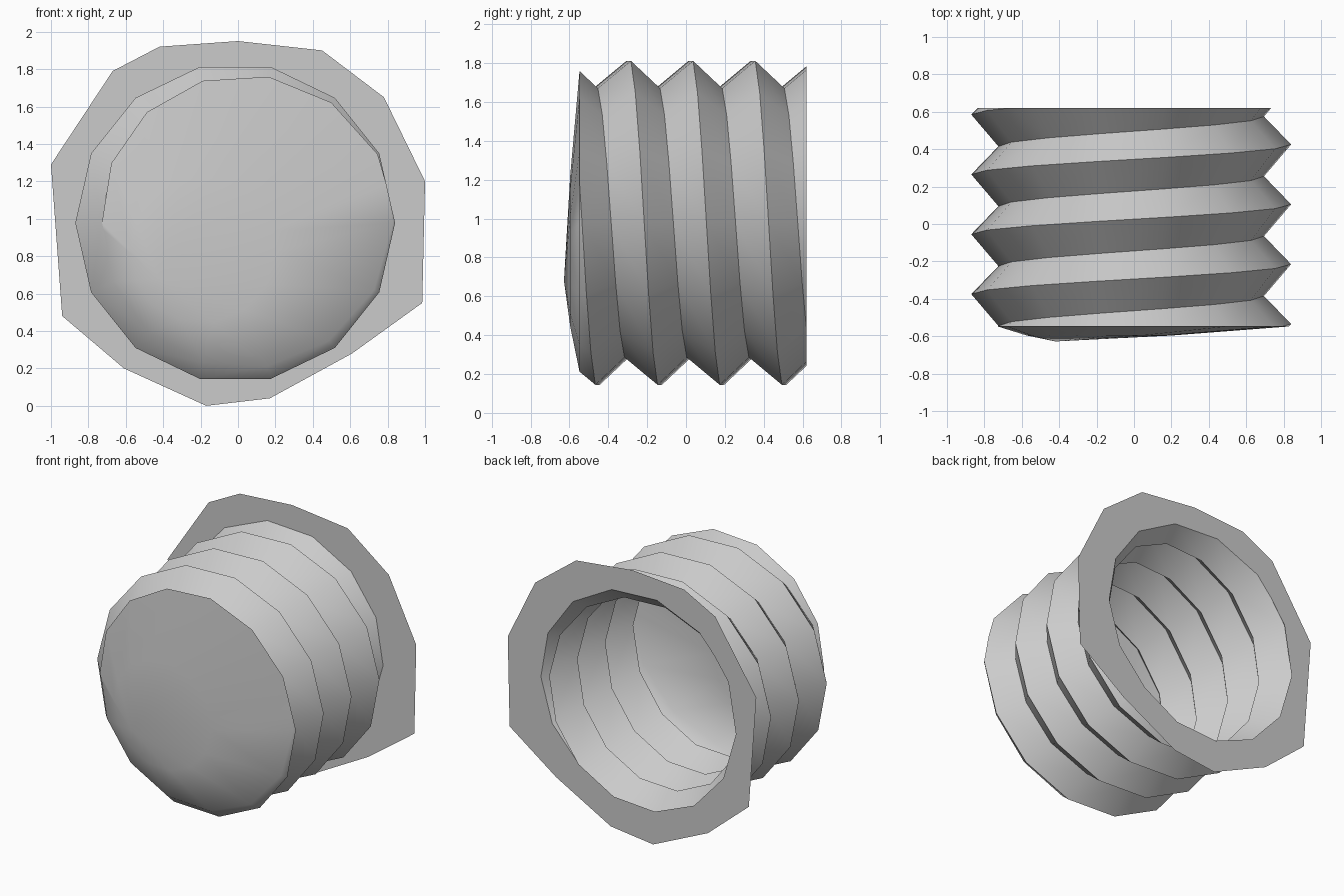
import bpy, bmesh, math
from mathutils import Vector

if "Cube" in bpy.data.objects:
    bpy.data.objects.remove(bpy.data.objects["Cube"])

CX, CZ = -0.015, 0.978
N = 14                      # sides per turn of the helix
PITCH = 0.32
FRONT, BACK = -0.548, 0.62


def make_object(name, bm, angle=50):
    bmesh.ops.recalc_face_normals(bm, faces=bm.faces[:])
    me = bpy.data.meshes.new(name)
    bm.to_mesh(me)
    bm.free()
    ob = bpy.data.objects.new(name, me)
    bpy.context.collection.objects.link(ob)
    bpy.ops.object.select_all(action='DESELECT')
    ob.select_set(True)
    bpy.context.view_layer.objects.active = ob
    bpy.ops.object.shade_smooth_by_angle(angle=math.radians(angle))
    return ob


def helix_point(i, r, dy):
    # starts on the left side and runs left, top, right, bottom
    a = math.pi - 2 * math.pi * i / N
    return (CX + r * math.cos(a), -0.375 + PITCH * i / N + dy, CZ + r * math.sin(a))


def rim(bm, y):
    # boundary loop at a cut, in angular order
    vs = [v for v in bm.verts if abs(v.co.y - y) < 1e-4 and v.is_boundary]
    return sorted(vs, key=lambda v: math.atan2(v.co.z - CZ, v.co.x - CX))


# bellows: helical ridge and groove, trimmed flat at both ends
bm = bmesh.new()
first, last = -3 * N, 5 * N
ridge = [bm.verts.new(helix_point(i, 0.855, 0)) for i in range(first, last)]
groove = [bm.verts.new(helix_point(i, 0.71, 0.15)) for i in range(first, last)]
for i in range(len(ridge) - 1):
    bm.faces.new((ridge[i], ridge[i + 1], groove[i + 1], groove[i]))
    if i + N + 1 < len(ridge):
        bm.faces.new((groove[i], groove[i + 1], ridge[i + N + 1], ridge[i + N]))
for y, s in ((BACK, 1), (FRONT, -1)):
    bmesh.ops.bisect_plane(bm, geom=bm.verts[:] + bm.edges[:] + bm.faces[:], dist=1e-4,
                           plane_co=(0, y, 0), plane_no=(0, s, 0), clear_outer=True)
bmesh.ops.remove_doubles(bm, verts=bm.verts[:], dist=0.004)
front_rim = rim(bm, FRONT)
back_points = [v.co.copy() for v in rim(bm, BACK)]

# front cap: shallow dome with an off-centre high point
tip_co = Vector((-0.42, -0.628, 0.68))
tip = bm.verts.new(tip_co)
mid = [bm.verts.new(v.co.lerp(tip_co, 0.5) + Vector((0, -0.008, 0))) for v in front_rim]
for i in range(len(mid)):
    j = (i + 1) % len(mid)
    bm.faces.new((front_rim[i], front_rim[j], mid[j], mid[i]))
    bm.faces.new((mid[i], mid[j], tip))
make_object("bellows", bm)

# flat irregular flange around the open back
outer = [(-1, 1.29), (-.67, 1.79), (-.42, 1.92), (0, 1.95), (.45, 1.9), (.78, 1.65), (1, 1.2),
         (.985, .55), (.61, .28), (.17, .04), (-.17, 0), (-.61, .2), (-.94, .48)]
bm = bmesh.new()
edges = []
for loop in ([Vector((x, BACK, z)) for x, z in outer], back_points):
    vs = [bm.verts.new(p) for p in loop]
    edges += [bm.edges.new((vs[k - 1], vs[k])) for k in range(len(vs))]
bmesh.ops.triangle_fill(bm, edges=edges, use_beauty=True, normal=(0, 1, 0))
make_object("flange", bm)
